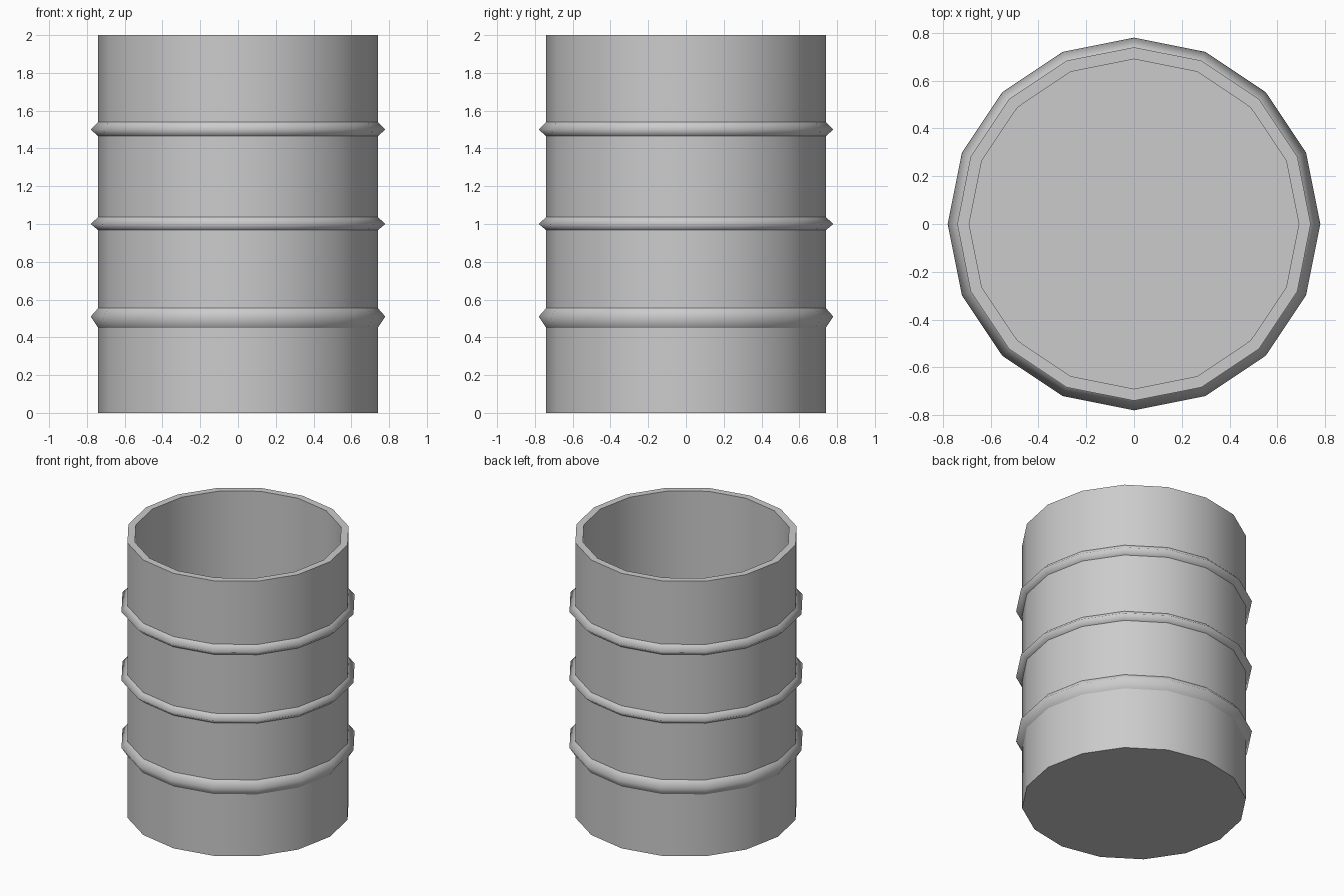
import bpy, bmesh
from math import cos, sin, pi, radians

if "Cube" in bpy.data.objects:
    bpy.data.objects.remove(bpy.data.objects["Cube"])

SIDES = 16
R_OUT, R_IN, R_RIB = 0.74, 0.69, 0.78
HEIGHT, FLOOR = 2.0, 0.05


def lathe(name, profile, cap_ends=False, angle=None):
    """Revolve (radius, z) points around z, optionally capping both end loops."""
    bm = bmesh.new()
    rings = [[bm.verts.new((r * cos(2 * pi * i / SIDES), r * sin(2 * pi * i / SIDES), z))
              for i in range(SIDES)] for r, z in profile]
    for a, b in zip(rings, rings[1:]):
        for i in range(SIDES):
            j = (i + 1) % SIDES
            bm.faces.new((a[i], a[j], b[j], b[i]))
    if cap_ends:
        bm.faces.new(rings[0][::-1])
        bm.faces.new(rings[-1])
    mesh = bpy.data.meshes.new(name)
    bm.to_mesh(mesh)
    bm.free()
    obj = bpy.data.objects.new(name, mesh)
    bpy.context.collection.objects.link(obj)
    bpy.ops.object.select_all(action='DESELECT')
    obj.select_set(True)
    bpy.context.view_layer.objects.active = obj
    if angle:
        bpy.ops.object.shade_smooth_by_angle(angle=angle)
    else:
        bpy.ops.object.shade_smooth()
    return obj


# Open-topped drum with a thick wall and floor
lathe("drum_body",
      [(R_OUT, 0), (R_OUT, HEIGHT), (R_IN, HEIGHT), (R_IN, FLOOR)],
      cap_ends=True, angle=radians(30))

# Pointed hoops around the wall: bottom, peak and top heights
hoops = {"lower_hoop": (0.45, 0.51, 0.555),
         "middle_hoop": (0.967, 1.0, 1.037),
         "upper_hoop": (1.465, 1.5, 1.54)}
for name, (low, peak, high) in hoops.items():
    lathe(name, [(R_OUT, low), (R_RIB, peak), (R_OUT, high)])
